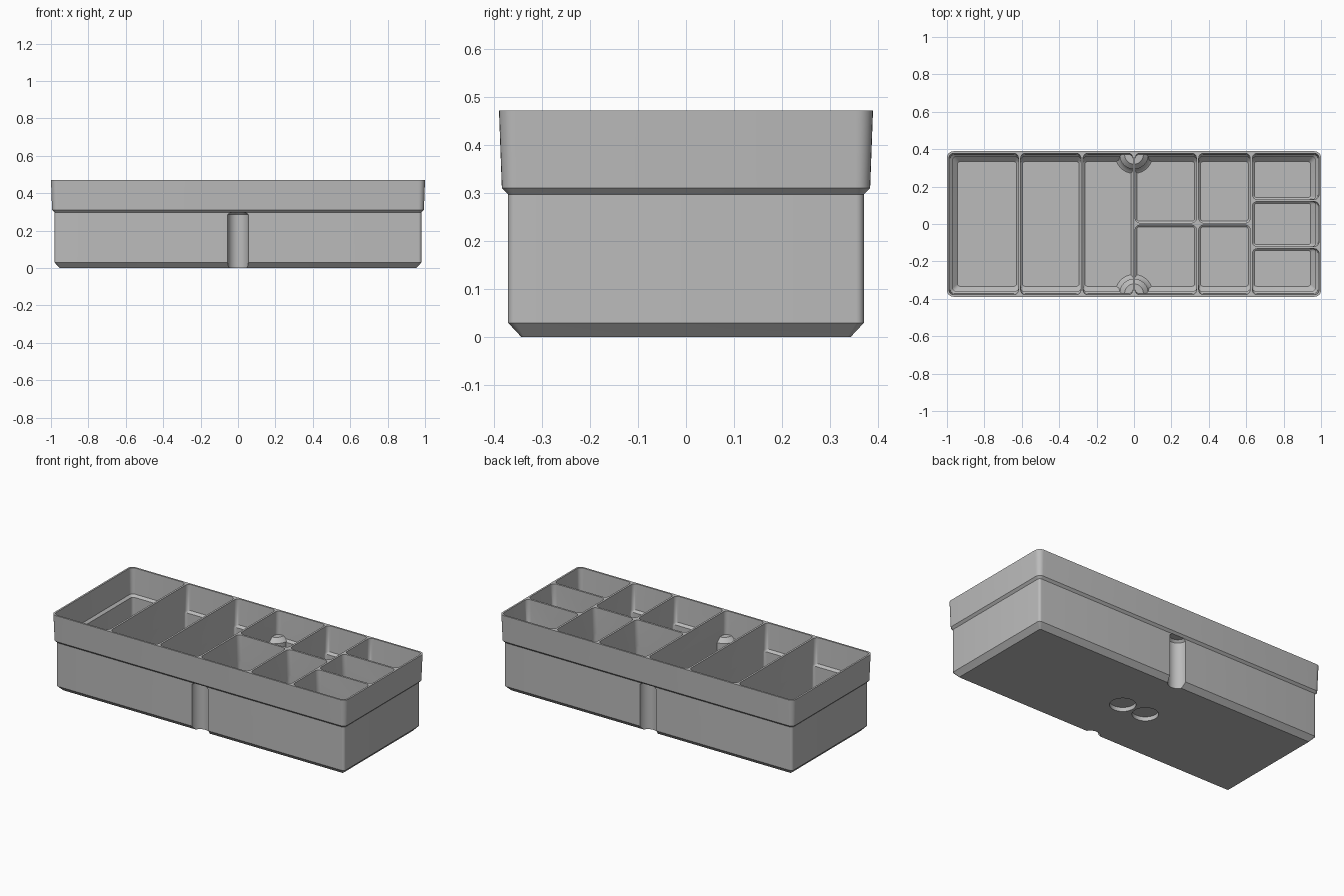
import bpy, bmesh, math

cube = bpy.data.objects.get("Cube")
if cube:
    bpy.data.objects.remove(cube, do_unlink=True)

grey = bpy.data.materials.new("plain_grey")
grey.use_nodes = True
grey.diffuse_color = (0.5, 0.5, 0.5, 1)
grey.node_tree.nodes["Principled BSDF"].inputs["Base Color"].default_value = (0.5, 0.5, 0.5, 1)

EXTRA = 0.611      # how much longer the half length is than the half width
TOP = 0.472


def rounded(x0, x1, y0, y1, r, z, steps=6):
    """Counter-clockwise rounded rectangle at height z."""
    corners = [(x1 - r, y1 - r), (x0 + r, y1 - r), (x0 + r, y0 + r), (x1 - r, y0 + r)]
    points = []
    for quarter, (cx, cy) in enumerate(corners):
        for i in range(steps + 1):
            a = (quarter + i / steps) * math.pi / 2
            points.append((cx + r * math.cos(a), cy + r * math.sin(a), z))
    return points


def circle(cx, cy, r, z, steps=40):
    return [(cx + r * math.cos(2 * math.pi * i / steps),
             cy + r * math.sin(2 * math.pi * i / steps), z) for i in range(steps)]


def loft(bm, rings):
    """Close a stack of rings (bottom to top) into a solid."""
    loops = [[bm.verts.new(p) for p in ring] for ring in rings]
    n = len(loops[0])
    for low, high in zip(loops, loops[1:]):
        for i in range(n):
            j = (i + 1) % n
            bm.faces.new((low[i], low[j], high[j], high[i]))
    bm.faces.new(loops[0][::-1])
    bm.faces.new(loops[-1])


def solid(name, stacks):
    bm = bmesh.new()
    for rings in stacks:
        loft(bm, rings)
    mesh = bpy.data.meshes.new(name)
    bm.to_mesh(mesh)
    bm.free()
    mesh.materials.append(grey)
    obj = bpy.data.objects.new(name, mesh)
    bpy.context.collection.objects.link(obj)
    return obj


def subtract(target, cutter):
    cutter.hide_render = True
    mod = target.modifiers.new("cut", "BOOLEAN")
    mod.operation = "DIFFERENCE"
    mod.solver = "EXACT"
    mod.object = cutter
    bpy.context.view_layer.objects.active = target
    bpy.ops.object.modifier_apply(modifier=mod.name)
    bpy.data.objects.remove(cutter, do_unlink=True)


# Outer body: chamfered base, straight wall, stepped and flared rim
body_profile = [(0, 0.342, 0.006), (0.03, 0.37, 0.016), (0.297, 0.37, 0.016),
                (0.31, 0.383, 0.03), (TOP, 0.389, 0.034)]
tray = solid("organizer_tray", [[
    rounded(-h - EXTRA, h + EXTRA, -h, h, r, z) for z, h, r in body_profile]])

# Compartments: outer sides follow the wall, inner sides follow the dividers
# Levels: height, wall half width, corner radius, divider inset
cavity_profile = [(0.04, 0.333, 0.012, 0.01), (0.05, 0.343, 0.015, 0),
                  (0.065, 0.358, 0.016, 0), (0.302, 0.358, 0.016, 0),
                  (0.315, 0.372, 0.024, 0), (TOP, 0.378, 0.026, 0),
                  (TOP + 0.1, 0.378, 0.026, 0)]
GAP = 0.006        # half divider thickness


def compartment(x0, x1, y0, y1):
    rings = []
    for z, h, r, inset in cavity_profile:
        g = GAP + inset
        rings.append(rounded(max(x0 + g, -h - EXTRA), min(x1 - g, h + EXTRA),
                             max(y0 + g, -h), min(y1 - g, h), r, z))
    return rings


# Each column: left edge, right edge, number of compartments across
columns = [(-2, -0.612, 1), (-0.612, -0.278, 1), (-0.278, 0, 1),
           (0, 0.34, 2), (0.34, 0.627, 2), (0.627, 2, 3)]
row_edges = {1: [-2, 2], 2: [-2, 0, 2], 3: [-2, -0.126, 0.126, 2]}
cells = []
for x0, x1, count in columns:
    edges = row_edges[count]
    cells += [compartment(x0, x1, a, b) for a, b in zip(edges, edges[1:])]
cavities = solid("compartment_cutter", cells)

# Rounded pillars inside the walls, behind the finger grooves
pillar = [(-0.1, 0.1), (0.04, 0.1), (0.05, 0.086), (0.065, 0.077), (0.305, 0.077), (0.33, 0.05)]
groove = [(-0.1, 0.055), (0.285, 0.055), (0.298, 0.042)]
for name, target, profile in (("pillar_cutter", cavities, pillar),
                              ("groove_cutter", tray, groove)):
    subtract(target, solid(name, [
        [circle(0, side * 0.37, r, z) for z, r in profile] for side in (-1, 1)]))
subtract(tray, cavities)

# Two round recesses under the base
subtract(tray, solid("recess_cutter", [
    [circle(side * 0.08, 0, 0.072, z) for z in (-0.1, 0.025)] for side in (-1, 1)]))

bpy.ops.object.select_all(action="DESELECT")
tray.select_set(True)
bpy.context.view_layer.objects.active = tray
bpy.ops.object.shade_smooth_by_angle(angle=math.radians(30))
